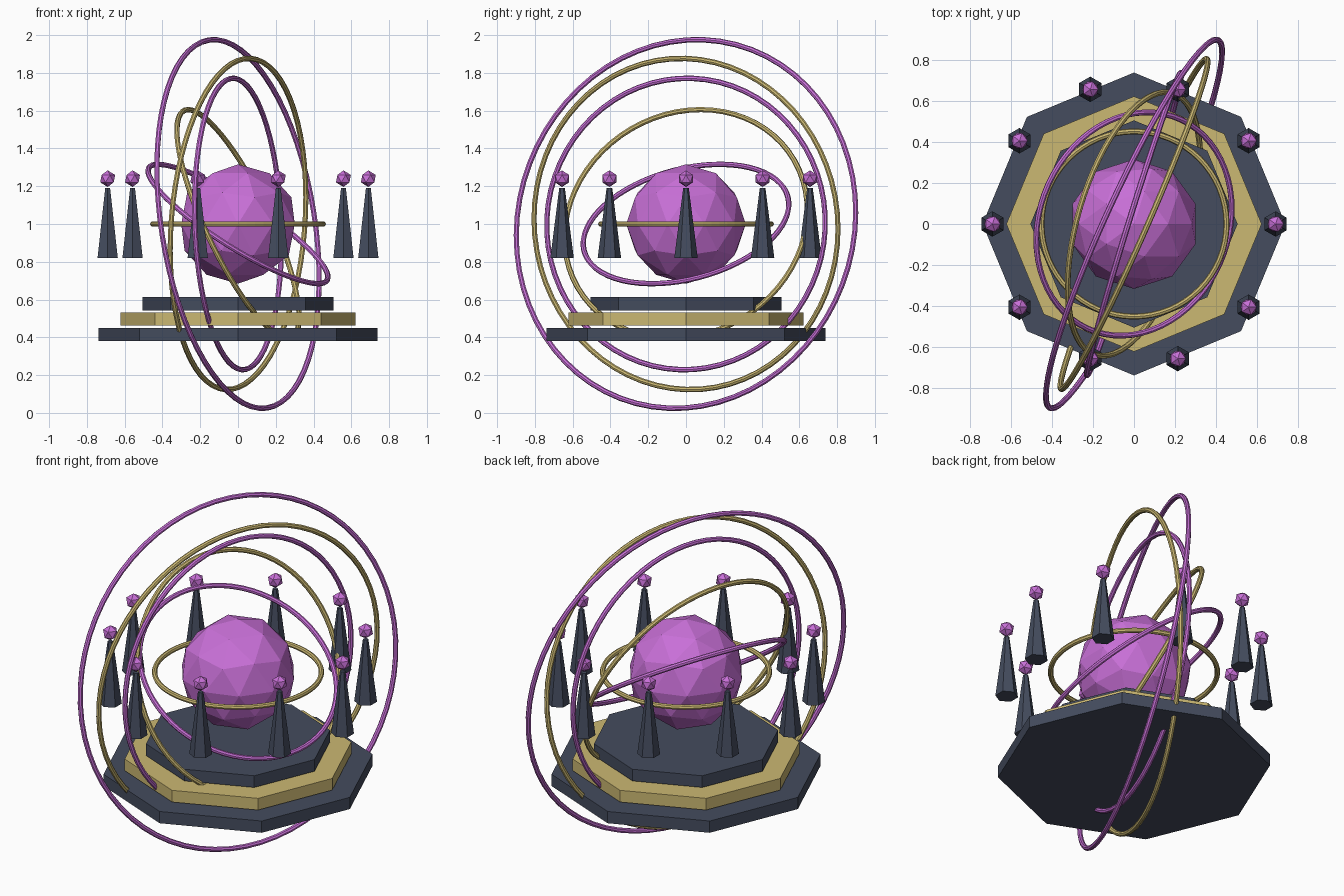
import bpy
from math import sin, cos, pi

if "Cube" in bpy.data.objects:
    bpy.data.objects.remove(bpy.data.objects["Cube"])


def material(name, rgb):
    m = bpy.data.materials.new(name)
    m.diffuse_color = (*rgb, 1)
    m.use_nodes = True
    m.node_tree.nodes["Principled BSDF"].inputs["Base Color"].default_value = m.diffuse_color
    return m


SLATE = material("slate", (0.058, 0.072, 0.112))
GOLD = material("gold", (0.60, 0.48, 0.17))
VIOLET = material("violet", (0.58, 0.16, 0.68))
CENTRE = (0, 0, 1.0)


def finish(name, mat):
    ob = bpy.context.object
    ob.name = name
    ob.data.materials.append(mat)
    return ob


# Floating octagonal tiers
for i, (r, z, mat) in enumerate([(0.738, 0.415, SLATE), (0.622, 0.497, GOLD), (0.505, 0.578, SLATE)]):
    bpy.ops.mesh.primitive_cylinder_add(vertices=8, radius=r, depth=0.07, location=(0, 0, z))
    finish(f"base_tier_{i + 1}", mat)

# Faceted core
bpy.ops.mesh.primitive_ico_sphere_add(subdivisions=2, radius=0.316, location=CENTRE)
finish("core_sphere", VIOLET)

# Nested rings, each turned further than the last
for i in range(6):
    bpy.ops.mesh.primitive_torus_add(
        major_radius=0.451 + 0.107 * i, minor_radius=0.0145,
        major_segments=64, minor_segments=8,
        location=CENTRE, rotation=(0.35 * i, 0.5 * i, 0.25 * i))
    finish(f"orbit_ring_{i + 1}", VIOLET if i % 2 else GOLD)

# Circle of hexagonal spikes topped with gems
for i in range(10):
    a = 2 * pi * i / 10
    x, y = 0.69 * cos(a), 0.69 * sin(a)
    bpy.ops.mesh.primitive_cone_add(vertices=6, radius1=0.062, radius2=0.015,
                                    depth=0.37, location=(x, y, 1.005))
    finish(f"spike_{i + 1}", SLATE)
    bpy.ops.mesh.primitive_ico_sphere_add(subdivisions=1, radius=0.044, location=(x, y, 1.24))
    finish(f"gem_{i + 1}", VIOLET)
